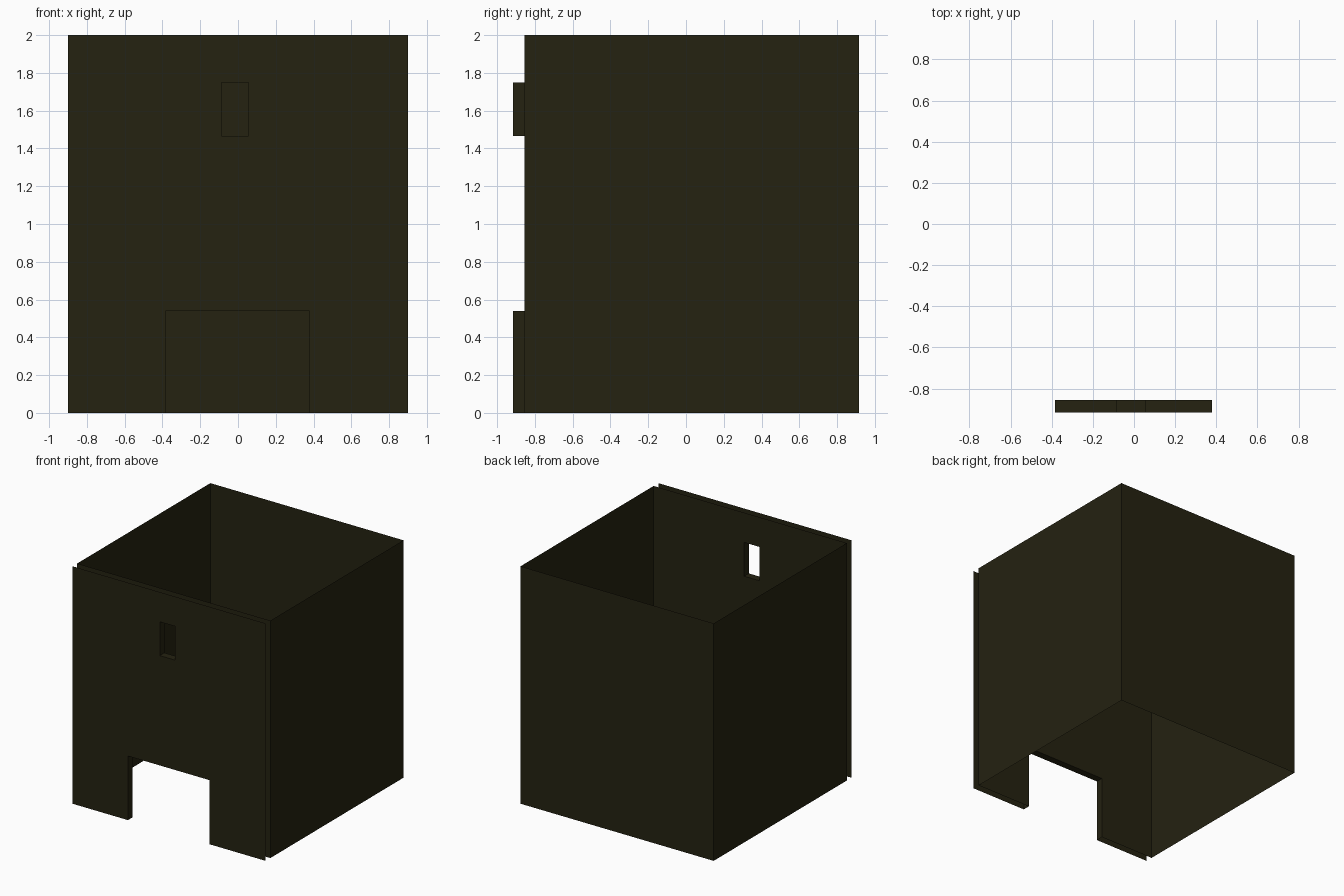
import bpy, bmesh

if "Cube" in bpy.data.objects:
    bpy.data.objects.remove(bpy.data.objects["Cube"])

W, H = 0.90, 2.0                      # half width, height
FRONT, INNER, BACK = -0.917, -0.855, 0.917
DOOR = (-0.384, 0.378, 0.0, 0.54)     # x0, x1, z0, z1
WINDOW = (-0.087, 0.056, 1.465, 1.75)

mat = bpy.data.materials.new("dark olive")
mat.diffuse_color = (0.018, 0.016, 0.0055, 1)
mat.use_nodes = True
mat.node_tree.nodes["Principled BSDF"].inputs["Base Color"].default_value = mat.diffuse_color


def make(name, quads):
    """Object from a list of four-cornered sheets."""
    bm = bmesh.new()
    for q in quads:
        bm.faces.new([bm.verts.new(p) for p in q])
    bmesh.ops.remove_doubles(bm, verts=bm.verts, dist=1e-5)
    me = bpy.data.meshes.new(name)
    bm.to_mesh(me)
    bm.free()
    me.materials.append(mat)
    ob = bpy.data.objects.new(name, me)
    bpy.context.collection.objects.link(ob)
    return ob


def pierced_sheet(y, facing_front):
    """Sheet parallel to the front with door and window left open."""
    xs = sorted([-W, W, *DOOR[:2], *WINDOW[:2]])
    zs = sorted([0, H, DOOR[3], *WINDOW[2:]])
    out = []
    for a, b in zip(xs, xs[1:]):
        for c, d in zip(zs, zs[1:]):
            mx, mz = (a + b) / 2, (c + d) / 2
            if any(o[0] < mx < o[1] and o[2] < mz < o[3] for o in (DOOR, WINDOW)):
                continue
            q = [(a, y, c), (b, y, c), (b, y, d), (a, y, d)]
            out.append(q if facing_front else q[::-1])
    return out


def reveal(o, sill):
    """Lining of an opening, facing into the hole."""
    a, b, c, d = o
    loop = [(a, c), (a, d), (b, d), (b, c)]
    if sill:
        loop.append((a, c))
    return [[(p[0], FRONT, p[1]), (q[0], FRONT, q[1]),
             (q[0], INNER, q[1]), (p[0], INNER, p[1])][::-1]
            for p, q in zip(loop, loop[1:])]


# front wall: two skins joined only by the opening linings
make("front_wall", pierced_sheet(FRONT, True) + pierced_sheet(INNER, False)
     + reveal(DOOR, False) + reveal(WINDOW, True))

# plain single-sheet walls, open at top and bottom
make("right_wall", [[(W, INNER, 0), (W, BACK, 0), (W, BACK, H), (W, INNER, H)]])
make("left_wall", [[(-W, BACK, 0), (-W, INNER, 0), (-W, INNER, H), (-W, BACK, H)]])
make("back_wall", [[(W, BACK, 0), (-W, BACK, 0), (-W, BACK, H), (W, BACK, H)]])
